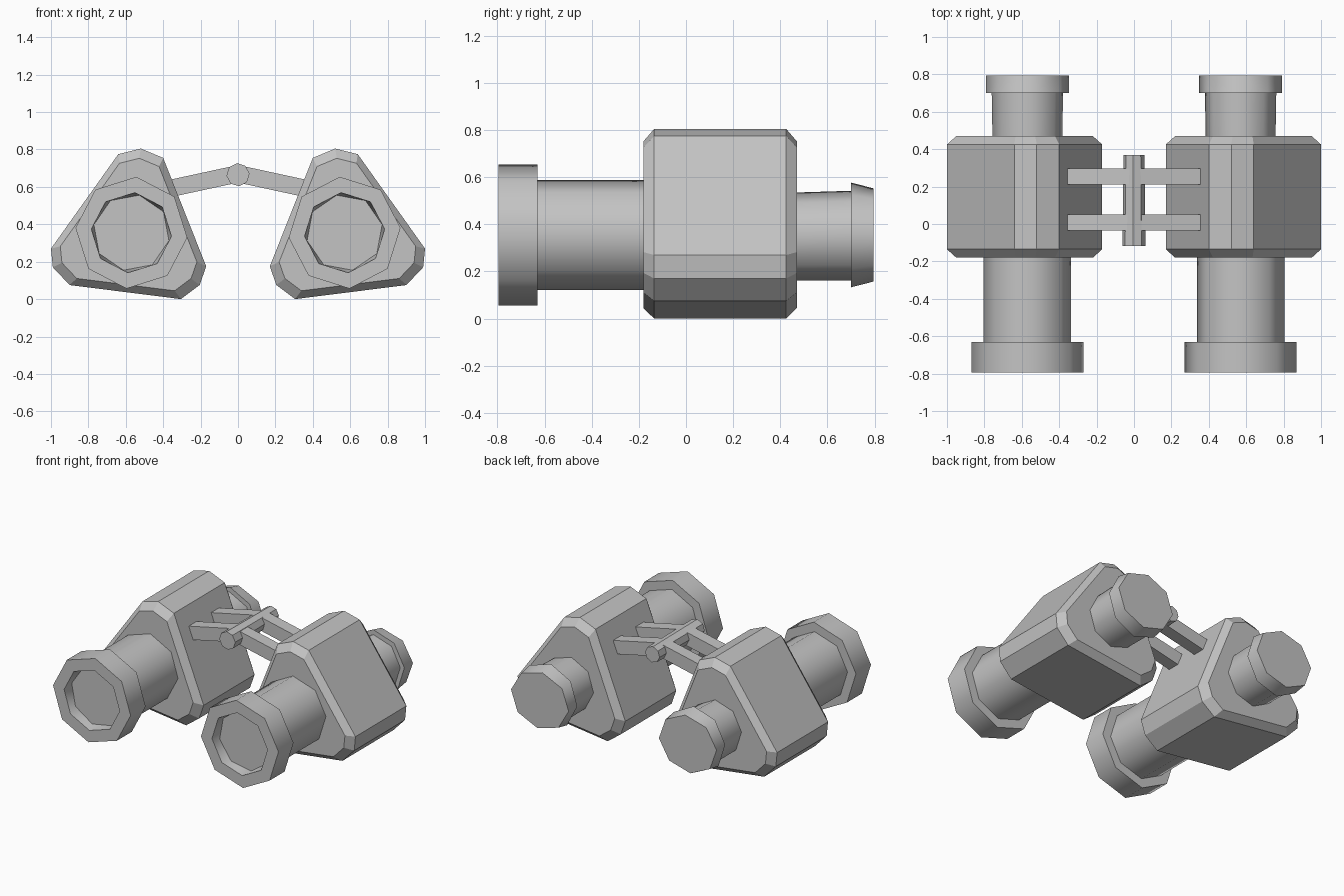
import bpy, bmesh
from math import sin, cos, radians
from mathutils import Vector

cube = bpy.data.objects.get("Cube")
if cube:
    bpy.data.objects.remove(cube, do_unlink=True)

# One grey for everything
grey = bpy.data.materials.new("plain grey")
grey.use_nodes = True
colour = (0.55, 0.55, 0.55, 1)
grey.diffuse_color = colour
grey.node_tree.nodes["Principled BSDF"].inputs["Base Color"].default_value = colour


def loft(name, rings, smooth=False):
    """Skin a row of equal-sized point rings and cap both ends."""
    bm = bmesh.new()
    rows = [[bm.verts.new(p) for p in ring] for ring in rings]
    n = len(rows[0])
    for a, b in zip(rows, rows[1:]):
        for i in range(n):
            j = (i + 1) % n
            bm.faces.new((a[i], a[j], b[j], b[i]))
    bm.faces.new(rows[0])
    bm.faces.new(rows[-1])
    bmesh.ops.recalc_face_normals(bm, faces=bm.faces)
    mesh = bpy.data.meshes.new(name)
    bm.to_mesh(mesh)
    bm.free()
    mesh.materials.append(grey)
    obj = bpy.data.objects.new(name, mesh)
    bpy.context.collection.objects.link(obj)
    if smooth:
        bpy.ops.object.select_all(action='DESELECT')
        obj.select_set(True)
        bpy.context.view_layer.objects.active = obj
        bpy.ops.object.shade_smooth_by_angle(angle=radians(50))
    return obj


def octagon(side, y, r, phase=5, cx=0.57, cz=0.355, squash=1.0):
    angles = [radians(phase + 45 * k) for k in range(8)]
    return [Vector((side * (cx + r * cos(a)), y, cz + squash * r * sin(a)))
            for a in angles]


# Rounded triangular prism housing outline (x, z)
HOUSING = [(0.52, 0.805), (0.64, 0.775), (1.0, 0.27), (0.99, 0.17), (0.90, 0.075),
           (0.305, 0.0), (0.205, 0.075), (0.17, 0.175), (0.40, 0.755)]


def housing_ring(side, y, scale):
    cx, cz = 0.585, 0.37
    return [Vector((side * (cx + (x - cx) * scale), y, cz + (z - cz) * scale))
            for x, z in HOUSING]


for side, label in ((1, "left"), (-1, "right")):
    # Housing with chamfered ends
    loft(label + "_housing", [housing_ring(side, y, s) for y, s in
                              ((-0.18, 0.88), (-0.135, 1), (0.425, 1), (0.47, 0.88))])

    # Objective tube and its recessed rim
    loft(label + "_objective_barrel",
         [octagon(side, -0.66, 0.235), octagon(side, -0.15, 0.235)], True)
    loft(label + "_objective_rim",
         [octagon(side, -0.73, 0.205, 12), octagon(side, -0.795, 0.215),
          octagon(side, -0.795, 0.3), octagon(side, -0.63, 0.3)], True)

    # Eyepiece tube and cup
    loft(label + "_eyepiece_barrel",
         [octagon(side, 0.44, 0.187, cz=0.348), octagon(side, 0.73, 0.192, cz=0.352)], True)
    loft(label + "_eyepiece_cup",
         [octagon(side, 0.70, 0.223), octagon(side, 0.795, 0.223, squash=0.89)], True)

    # Two sloping bridge arms
    for place, y in (("front", 0.007), ("rear", 0.253)):
        w = 0.043
        loft(label + "_" + place + "_arm",
             [[Vector((side * x, y + dy, z + dz)) for dy, dz in
               ((-w, -0.047), (w, -0.047), (w, 0.047), (-w, 0.047))]
              for x, z in ((0, 0.67), (0.36, 0.592))])

# Central hinge rod
loft("hinge_rod", [octagon(1, -0.118, 0.062, cx=0, cz=0.665),
                   octagon(1, 0.37, 0.056, cx=0, cz=0.665)])
